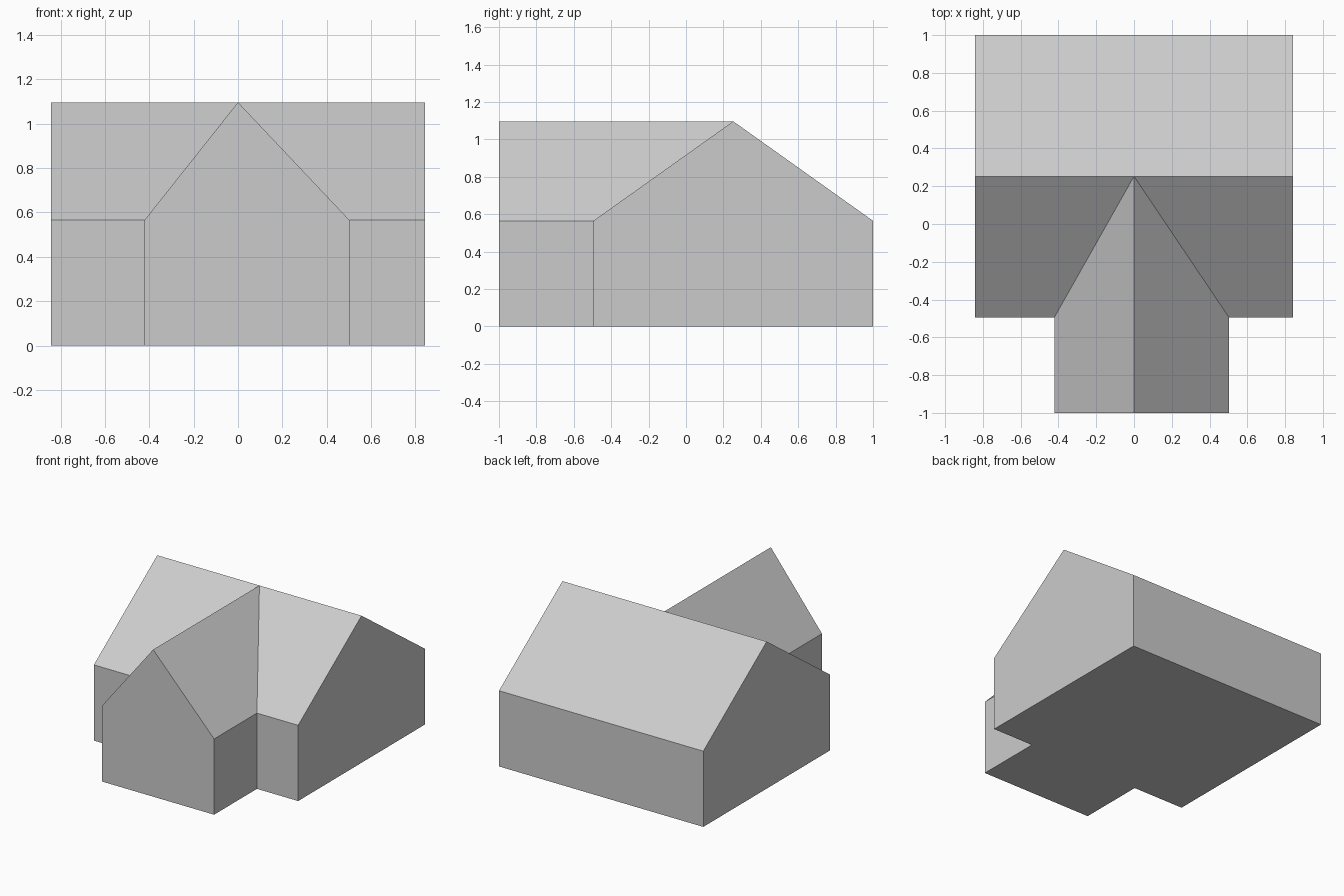
import bpy
import bmesh

if "Cube" in bpy.data.objects:
    bpy.data.objects.remove(bpy.data.objects["Cube"])

W = 0.843                        # half width of the main block
FRONT, RIDGE_Y, BACK = -0.495, 0.2525, 1.0
WING_L, WING_R, WING_F = -0.422, 0.503, -1.0
EAVE, RIDGE = 0.565, 1.097

bm = bmesh.new()

# T-shaped footprint, counter-clockwise from the wing's front left corner
plan = [(WING_L, WING_F), (WING_R, WING_F), (WING_R, FRONT), (W, FRONT),
        (W, BACK), (-W, BACK), (-W, FRONT), (WING_L, FRONT)]
base = [bm.verts.new((x, y, 0)) for x, y in plan]
eave = [bm.verts.new((x, y, EAVE)) for x, y in plan]

# ridge points: wing gable, ridge crossing, main gables
wing_top, cross, right_top, left_top = [
    bm.verts.new((x, y, RIDGE))
    for x, y in [(0, WING_F), (0, RIDGE_Y), (W, RIDGE_Y), (-W, RIDGE_Y)]]

# floor and walls, with gable walls rising to their ridge point
bm.faces.new(base[::-1])
gables = {0: wing_top, 3: right_top, 5: left_top}
for i in range(8):
    j = (i + 1) % 8
    peak = [gables[i]] if i in gables else []
    bm.faces.new([base[i], base[j], eave[j]] + peak + [eave[i]])

# wing roof slopes
bm.faces.new([eave[1], eave[2], cross, wing_top])
bm.faces.new([eave[7], eave[0], wing_top, cross])
# main roof: two front slopes cut by the valleys, one back slope
bm.faces.new([eave[2], eave[3], right_top, cross])
bm.faces.new([eave[6], eave[7], cross, left_top])
bm.faces.new([eave[4], eave[5], left_top, cross, right_top])

bmesh.ops.recalc_face_normals(bm, faces=bm.faces[:])
mesh = bpy.data.meshes.new("house")
bm.to_mesh(mesh)
bm.free()
bpy.context.collection.objects.link(bpy.data.objects.new("house", mesh))
